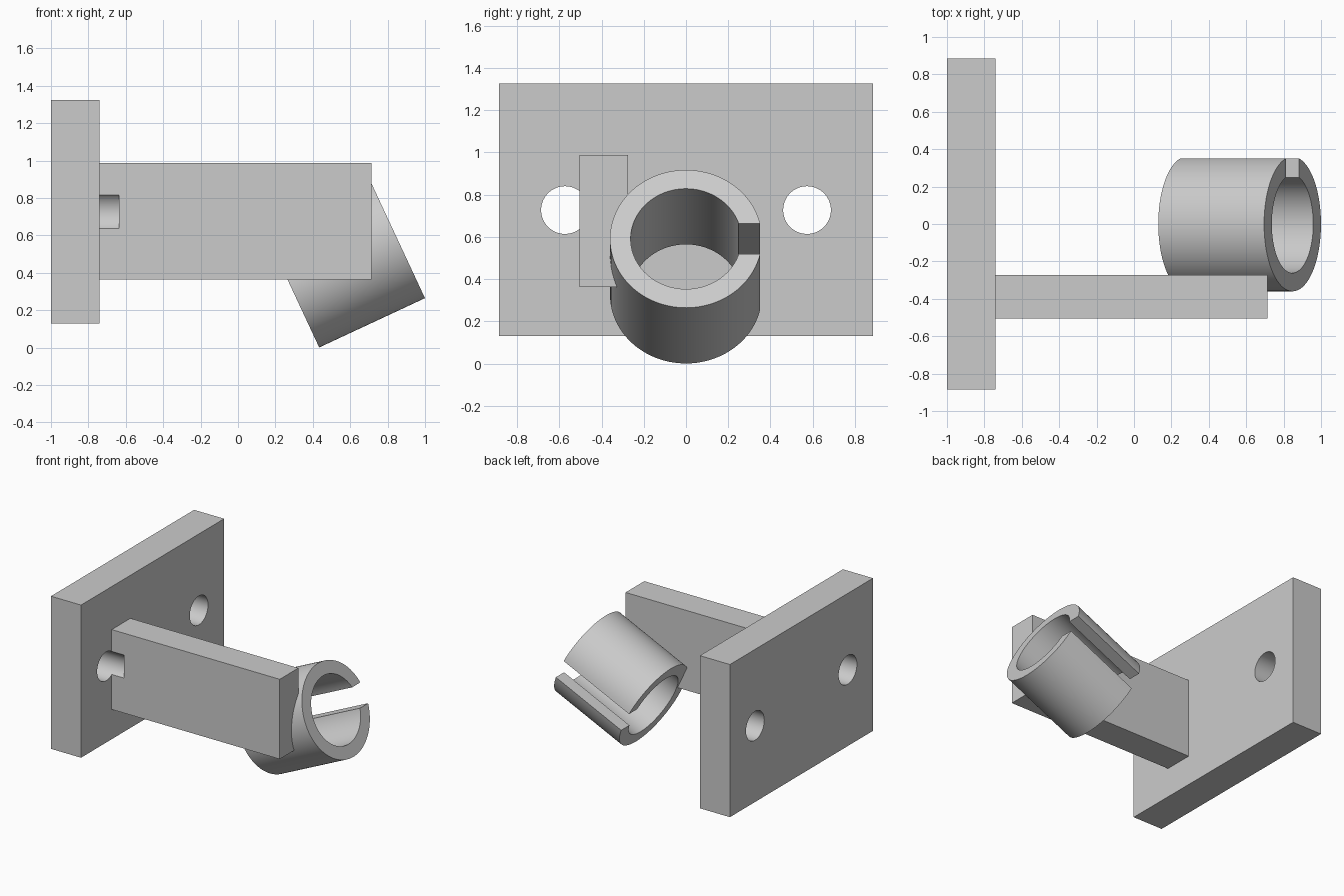
import bpy
import bmesh
from math import asin, cos, sin, pi, radians
from mathutils import Matrix, Vector

cube = bpy.data.objects.get("Cube")
if cube:
    bpy.data.objects.remove(cube, do_unlink=True)

grey = bpy.data.materials.new("plain grey")
grey.use_nodes = True
COLOUR = (0.6, 0.6, 0.6, 1)
grey.diffuse_color = COLOUR
grey.node_tree.nodes["Principled BSDF"].inputs["Base Color"].default_value = COLOUR


def make_object(name, bm):
    bmesh.ops.recalc_face_normals(bm, faces=bm.faces)
    mesh = bpy.data.meshes.new(name)
    bm.to_mesh(mesh)
    bm.free()
    mesh.materials.append(grey)
    obj = bpy.data.objects.new(name, mesh)
    bpy.context.collection.objects.link(obj)
    return obj


def box(name, low, high):
    low, high = Vector(low), Vector(high)
    bm = bmesh.new()
    place = Matrix.Translation((low + high) / 2) @ Matrix.Diagonal((*(high - low), 1))
    bmesh.ops.create_cube(bm, size=1, matrix=place)
    return make_object(name, bm)


def select_only(obj):
    bpy.ops.object.select_all(action="DESELECT")
    obj.select_set(True)
    bpy.context.view_layer.objects.active = obj


def smooth(obj):
    select_only(obj)
    bpy.ops.object.shade_smooth_by_angle(angle=radians(30))


def cut(obj, cutter):
    mod = obj.modifiers.new("cut", "BOOLEAN")
    mod.operation = "DIFFERENCE"
    mod.solver = "EXACT"
    mod.object = cutter
    select_only(obj)
    bpy.ops.object.modifier_apply(modifier=mod.name)


# Wall plate and the arm standing off it
plate = box("wall_plate", (-1, -0.885, 0.13), (-0.74, 0.885, 1.325))
arm = box("arm", (-0.75, -0.505, 0.363), (0.715, -0.274, 0.988))

# Screw holes, drilled a little past the plate so one nicks the arm
DRILL_START, DRILL_END = -1.1, -0.635
for side in (-1, 1):
    bm = bmesh.new()
    place = Matrix.Translation(((DRILL_START + DRILL_END) / 2, side * 0.573, 0.727))
    bmesh.ops.create_cone(bm, cap_ends=True, segments=64, radius1=0.113, radius2=0.113,
                          depth=DRILL_END - DRILL_START,
                          matrix=place @ Matrix.Rotation(pi / 2, 4, "Y"))
    drill = make_object("drill", bm)
    drill.hide_render = True
    cut(plate, drill)
    if side < 0:
        cut(arm, drill)
    bpy.data.objects.remove(drill, do_unlink=True)

# Tilted tube, a C-shaped section with a parallel slot on the back side
OUTER, INNER, HALF_SLOT, LENGTH, STEPS = 0.36, 0.262, 0.08, 0.624, 96
bm = bmesh.new()


def arc(radius):
    start = asin(HALF_SLOT / radius)
    angles = [start + (2 * pi - 2 * start) * i / STEPS for i in range(STEPS + 1)]
    return [bm.verts.new((radius * sin(a), radius * cos(a), 0)) for a in angles]


outer, inner = arc(OUTER), arc(INNER)
for i in range(STEPS):
    bm.faces.new((outer[i], outer[i + 1], inner[i + 1], inner[i]))
wall = bmesh.ops.extrude_face_region(bm, geom=bm.faces[:])["geom"]
bmesh.ops.translate(bm, vec=(0, 0, LENGTH),
                    verts=[v for v in wall if isinstance(v, bmesh.types.BMVert)])
tube = make_object("slotted_tube", bm)
tube.matrix_world = Matrix.Translation((0.282, 0, 0.327)) @ Matrix.Rotation(radians(65), 4, "Y")

for part in (plate, arm, tube):
    smooth(part)
